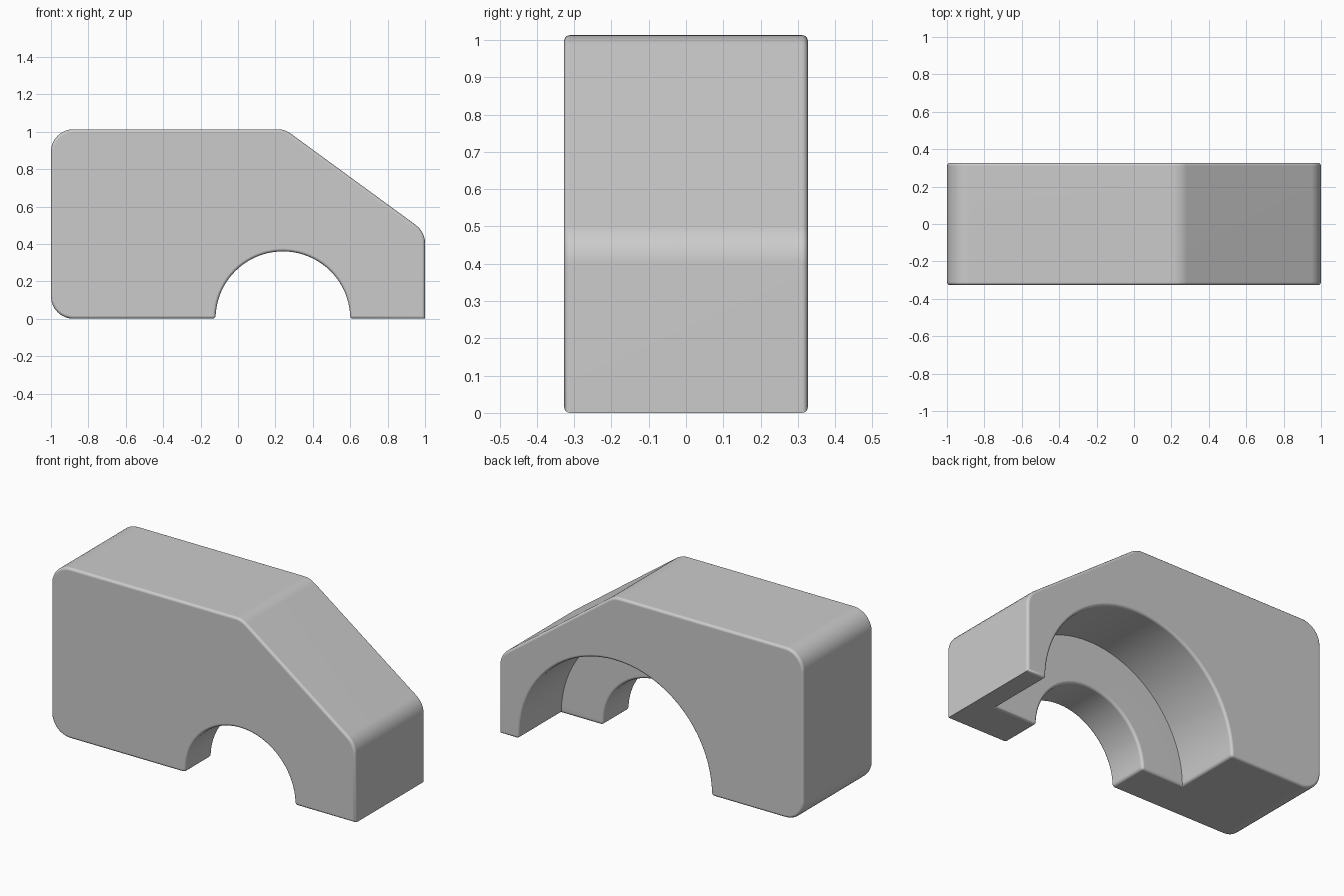
import bpy, bmesh
from math import pi, sin, cos
from mathutils import Vector

if "Cube" in bpy.data.objects:
    bpy.data.objects.remove(bpy.data.objects["Cube"])

Y0, STEP, Y1, TOP = -0.327, -0.075, 0.327, 1.013
CX, R_SMALL, R_BIG, SEG = 0.24, 0.36, 0.633, 40


def fillet(prev, corner, nxt, r, n):
    """Arc points rounding a profile corner."""
    p, c, q = Vector(prev), Vector(corner), Vector(nxt)
    a, b = (p - c).normalized(), (q - c).normalized()
    half = a.angle(b) / 2
    mid = c + (a + b).normalized() * (r / sin(half))
    sweep = pi - 2 * half
    u = (c + a * (r * cos(half) / sin(half)) - mid).normalized()
    return [mid + r * (u * cos(sweep * i / n) - a * sin(sweep * i / n)) for i in range(n + 1)]


def arch(r):
    return [Vector((CX - r * cos(pi * i / SEG), r * sin(pi * i / SEG))) for i in range(SEG + 1)]


# Outer outline from bottom right, up over the sloped nose and round to bottom left
pts = [(1, 0), (1, 0.465), (0.25, TOP), (-1, TOP), (-1, 0), (0, 0)]
outline = [Vector(pts[0])]
for i, n in ((1, 6), (2, 5), (3, 8), (4, 8)):
    outline += fillet(pts[i - 1], pts[i], pts[i + 1], 0.12, n)

bm = bmesh.new()


def row(points, y):
    return [bm.verts.new((p.x, y, p.y)) for p in points]


def strip(a, b):
    for i in range(len(a) - 1):
        bm.faces.new((a[i], a[i + 1], b[i + 1], b[i]))


front, back = row(outline, Y0), row(outline, Y1)
s0, s1 = row(arch(R_SMALL), Y0), row(arch(R_SMALL), STEP)
b0, b1 = row(arch(R_BIG), STEP), row(arch(R_BIG), Y1)

# Outer shell, stepped arch walls and the ledge between them
strip(front, back)
strip(s0, s1)
strip(s1, b0)
strip(b0, b1)
# Side faces and the two feet
bm.faces.new(front + s0)
bm.faces.new(back + b1)
for e in (0, -1):
    bm.faces.new((front[-1 - e], s0[e], s1[e], b0[e], b1[e], back[-1 - e]))
bmesh.ops.recalc_face_normals(bm, faces=bm.faces)

# Soften convex edges, leaving the lower nose edge sharp
edges = [e for e in bm.edges if e.calc_face_angle_signed() > 0.6
         and not all(v.co.x > 0.99 and v.co.z < 0.01 for v in e.verts)]
bmesh.ops.bevel(bm, geom=edges, offset=0.016, offset_type='OFFSET', segments=3,
                profile=0.5, affect='EDGES', clamp_overlap=True)

mesh = bpy.data.meshes.new("arched_block")
bm.to_mesh(mesh)
bm.free()
block = bpy.data.objects.new("arched_block", mesh)
bpy.context.collection.objects.link(block)
bpy.context.view_layer.objects.active = block
block.select_set(True)
bpy.ops.object.shade_smooth_by_angle(angle=0.6)
wn = block.modifiers.new("even_shading", 'WEIGHTED_NORMAL')
wn.keep_sharp = True
